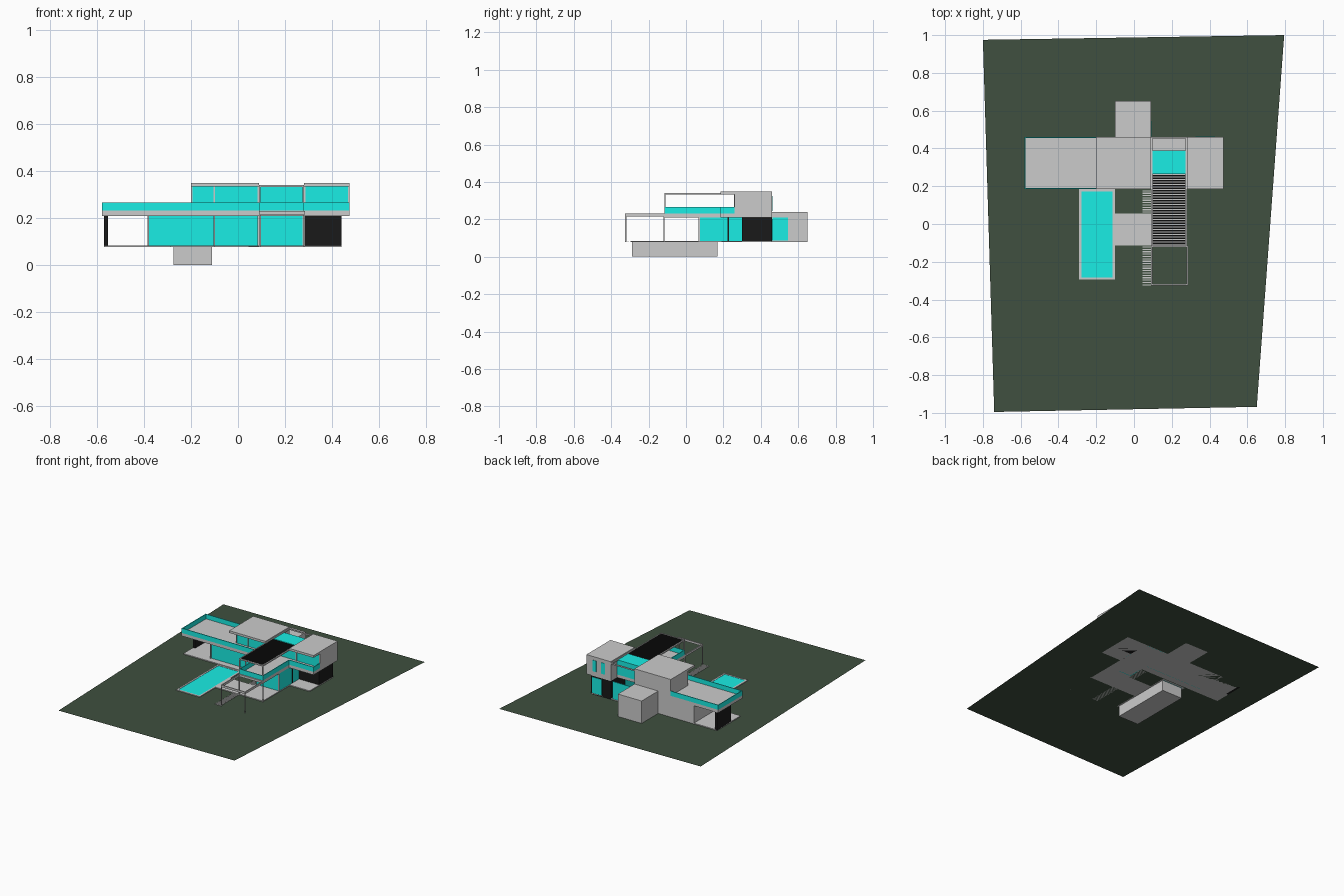
import bpy, bmesh


def mat(name, rgb):
    m = bpy.data.materials.new(name)
    m.diffuse_color = (*rgb, 1)
    return m


TEAL = mat("teal_glass", (0.01, 0.85, 0.78))
BLACK = mat("black", (0.01, 0.01, 0.01))
GREEN = mat("lawn_green", (0.05, 0.08, 0.05))


def finish(name, bm, m):
    me = bpy.data.meshes.new(name)
    bm.to_mesh(me)
    bm.free()
    ob = bpy.data.objects.new(name, me)
    bpy.context.collection.objects.link(ob)
    if m:
        me.materials.append(m)
    return ob


def boxes(name, items, m=None):
    """Each item is x0, x1, y0, y1, z0, z1."""
    bm = bmesh.new()
    for x0, x1, y0, y1, z0, z1 in items:
        vs = bmesh.ops.create_cube(bm, size=1)["verts"]
        for v in vs:
            v.co.x = x0 if v.co.x < 0 else x1
            v.co.y = y0 if v.co.y < 0 else y1
            v.co.z = z0 if v.co.z < 0 else z1
    return finish(name, bm, m)


def frame(x0, x1, y0, y1, z0, z1, t):
    """Four bars around a rectangle."""
    return [(x0, x1, y0, y0 + t, z0, z1), (x0, x1, y1 - t, y1, z0, z1),
            (x0, x0 + t, y0 + t, y1 - t, z0, z1), (x1 - t, x1, y0 + t, y1 - t, z0, z1)]


G, F1, F2, R = 0.078, 0.21, 0.232, 0.35   # ground, slab underside, slab top, roof top

# Lawn
bm = bmesh.new()
bm.faces.new([bm.verts.new((x, y, G)) for x, y in
              ((-0.74, -0.995), (0.65, -0.968), (0.795, 1.0), (-0.8, 0.975))])
finish("lawn", bm, GREEN)

# Pool basin, rim and water
boxes("pool_basin", frame(-0.275, -0.11, -0.288, 0.168, 0, G, 0.004)
      + [(-0.275, -0.11, -0.288, 0.168, 0, 0.004)])
boxes("pool_rim", frame(-0.29, -0.1, -0.295, 0.185, G, G + 0.005, 0.013))
boxes("pool_water", [(-0.277, -0.113, -0.282, 0.172, G, G + 0.003)], TEAL)

# Ground floor plates and slatted paths
boxes("floor_plate", [(-0.57, 0.44, 0.19, 0.46, G, G + 0.006),
                      (0.09, 0.28, -0.115, 0.19, G, G + 0.006)])
boxes("patio", [(-0.1, 0.09, -0.115, 0.055, G, G + 0.005)])
path = [-0.325 + 0.0125 * i for i in range(17)] + [0.06 + 0.0125 * i for i in range(10)]
boxes("path_slats", [(0.045, 0.09, y, y + 0.006, G, G + 0.004) for y in path])

# Ground floor rooms
boxes("ground_walls", [(-0.385, -0.378, 0.23, 0.46, G, F1),
                       (-0.385, 0.09, 0.452, 0.46, G, F1)])
boxes("ground_glass", [(-0.378, 0.09, 0.235, 0.24, G, F1),
                       (0.097, 0.275, 0.072, 0.077, G, F1),
                       (0.273, 0.278, 0.072, 0.3, G, F1),
                       (0.092, 0.097, 0.072, 0.24, G, F1),
                       (0.11, 0.27, 0.452, 0.457, G, F1)], TEAL)
boxes("ground_mullions", [(x, x + 0.006, 0.228, 0.236, G, F1) for x in (-0.385, -0.105, 0.084)]
      + [(x, x + 0.006, 0.068, 0.074, G, F1) for x in (0.092, 0.274)])
boxes("black_room", [(0.28, 0.44, 0.3, 0.46, G, F1)], BLACK)
boxes("black_details", [(-0.57, -0.553, 0.3, 0.46, G, F1),
                        (0.275, 0.281, 0.222, 0.23, G, F1)], BLACK)
boxes("black_room_window", [(0.35, 0.43, 0.46, 0.463, G + 0.01, F1 - 0.008)], TEAL)

# Rear block
boxes("rear_block", [(-0.1, 0.09, 0.46, 0.65, G, 0.24)])
boxes("rear_block_window", [(0.09, 0.093, 0.462, 0.545, G + 0.008, F1)], TEAL)

# First floor slabs
boxes("upper_slab", [(-0.58, 0.09, 0.185, 0.46, F1, F2),
                     (0.28, 0.475, 0.185, 0.46, F1, F2),
                     (0.09, 0.28, -0.115, 0.39, F1, F2)])

# Glass balustrades
t = 0.005
boxes("balustrade", [(-0.58, 0.09, 0.185, 0.185 + t, F2, 0.266),
                     (-0.58, -0.58 + t, 0.19, 0.46, F2, 0.266),
                     (-0.575, -0.2, 0.46 - t, 0.46, F2, 0.266),
                     (0.28, 0.475, 0.185, 0.185 + t, F2, 0.266),
                     (0.475 - t, 0.475, 0.19, 0.26, F2, 0.266),
                     (0.09, 0.28, -0.115, -0.115 + t, F2, 0.266),
                     (0.09, 0.09 + t, -0.11, 0.185, F2, 0.266),
                     (0.28 - t, 0.28, -0.11, 0.185, F2, 0.266)], TEAL)

# Upper rooms
boxes("upper_roofs", [(-0.2, 0.09, 0.185, 0.46, 0.334, R),
                      (0.28, 0.475, 0.185, 0.46, 0.334, R)])
boxes("upper_walls", [(-0.2, -0.193, 0.26, 0.46, F2, 0.334),
                      (-0.2, 0.09, 0.453, 0.46, F2, 0.334),
                      (0.083, 0.09, 0.26, 0.453, F2, 0.334),
                      (0.28, 0.287, 0.26, 0.46, F2, 0.334),
                      (0.468, 0.475, 0.26, 0.46, F2, 0.334),
                      (0.287, 0.468, 0.453, 0.46, F2, 0.334)])
boxes("upper_glass", [(-0.193, 0.083, 0.263, 0.268, F2, 0.334),
                      (0.287, 0.468, 0.263, 0.268, F2, 0.334),
                      (0.09, 0.28, 0.265, 0.27, F2, 0.334),
                      (0.09, 0.28, 0.385, 0.39, F2, 0.334),
                      (0.095, 0.275, 0.27, 0.39, 0.334, 0.338)], TEAL)
boxes("upper_mullions", [(-0.105, -0.099, 0.257, 0.263, F2, 0.334)])
boxes("rear_windows", [(x, x + 0.03, 0.46, 0.463, 0.245, 0.325) for x in (0.325, 0.395)], TEAL)

# Pergola over the balcony with louvres, and rear beams
boxes("pergola_frame", frame(0.09, 0.28, -0.115, 0.46, 0.332, 0.341, 0.007)
      + [(x, x + 0.006, -0.115, -0.109, F2, 0.332) for x in (0.09, 0.274)])
boxes("pergola_louvres", [(0.097, 0.273, -0.105 + 0.0132 * i, -0.097 + 0.0132 * i, 0.332, 0.34)
                          for i in range(28)], BLACK)

# Open front frame and posts
boxes("front_frame", frame(0.09, 0.285, -0.325, -0.115, 0.215, 0.23, 0.007)
      + [(x, x + 0.006, y, y + 0.006, G, 0.215)
         for x in (0.09, 0.279) for y in (-0.325, -0.121)])
